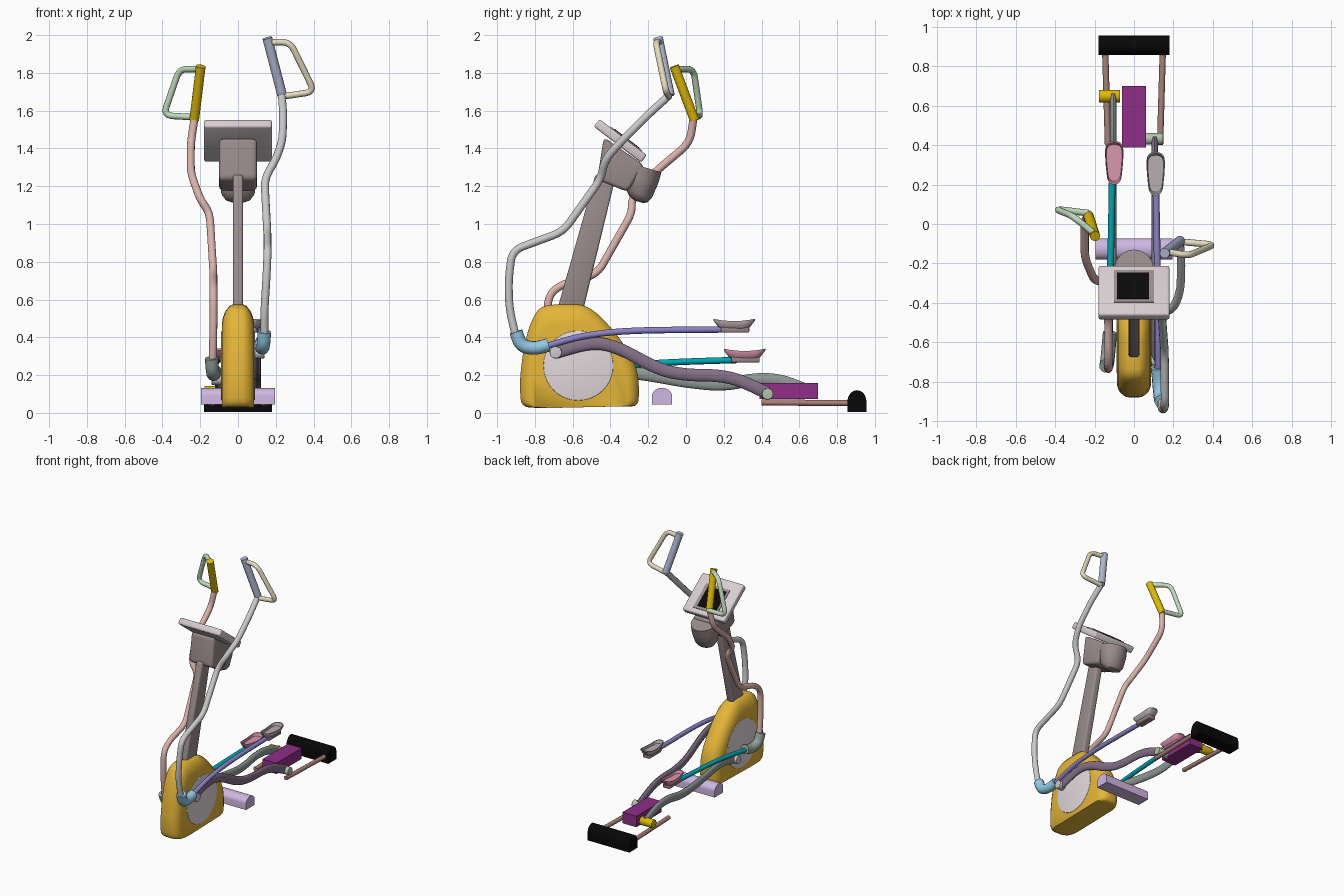
import bpy, bmesh
from math import radians, sin, cos, pi
from mathutils import Vector, Matrix

if "Cube" in bpy.data.objects:
    bpy.data.objects.remove(bpy.data.objects["Cube"])

mats = {}


def finish(ob, color, angle=35):
    if color:
        if color not in mats:
            m = bpy.data.materials.new("paint_%d" % len(mats))
            m.diffuse_color = [(c / 255) ** 2.2 for c in color] + [1]
            m.use_nodes = True
            m.node_tree.nodes["Principled BSDF"].inputs["Base Color"].default_value = m.diffuse_color
            mats[color] = m
        ob.data.materials.append(mats[color])
    bpy.ops.object.select_all(action='DESELECT')
    ob.select_set(True)
    bpy.context.view_layer.objects.active = ob
    bpy.ops.object.shade_smooth_by_angle(angle=radians(angle))
    return ob


def rounded(pts, r, closed=False, n=6):
    """Polyline with its corners replaced by short quadratic arcs."""
    p = [Vector(q) for q in pts]
    out = [] if closed else [p[0]]
    for i in (range(len(p)) if closed else range(1, len(p) - 1)):
        a, b, c = p[i - 1], p[i], p[(i + 1) % len(p)]
        s = b + (a - b) * min(.49, r / (a - b).length)
        e = b + (c - b) * min(.49, r / (c - b).length)
        out += [s * (1 - t) ** 2 + b * 2 * t * (1 - t) + e * t * t for t in [k / n for k in range(n + 1)]]
    return out if closed else out + [p[-1]]


def tube(name, pts, r, color, bend=.06, xs=1.0, x=0.0, closed=False):
    """Round bar along a path; xs flattens it sideways."""
    cu = bpy.data.curves.new(name, 'CURVE')
    cu.dimensions = '3D'
    cu.bevel_depth, cu.bevel_resolution, cu.use_fill_caps = r, 4, True
    path = rounded(pts, bend, closed)
    sp = cu.splines.new('POLY')
    sp.points.add(len(path) - 1)
    for q, v in zip(sp.points, path):
        q.co = (*v, 1)
    ob = bpy.data.objects.new(name, cu)
    bpy.context.collection.objects.link(ob)
    bpy.ops.object.select_all(action='DESELECT')
    ob.select_set(True)
    bpy.context.view_layer.objects.active = ob
    bpy.ops.object.convert(target='MESH')
    ob = bpy.context.view_layer.objects.active
    ob.data.transform(Matrix.Translation((x, 0, 0)) @ Matrix.Diagonal((xs, 1, 1, 1)))
    return finish(ob, color, 50)


def loft(name, rings, color, bevel=0, mat=None, angle=35):
    """Skin equal-length rings and cap both ends."""
    bm = bmesh.new()
    vs = [[bm.verts.new(v) for v in ring] for ring in rings]
    for a, b in zip(vs, vs[1:]):
        for i in range(len(a)):
            j = (i + 1) % len(a)
            bm.faces.new((a[i], a[j], b[j], b[i]))
    bm.faces.new(vs[0][::-1])
    bm.faces.new(vs[-1])
    bmesh.ops.recalc_face_normals(bm, faces=bm.faces)
    if bevel:
        edges = [e for e in bm.edges if e.calc_face_angle(0) > .6]
        bmesh.ops.bevel(bm, geom=edges, offset=bevel, segments=3, profile=.5, affect='EDGES')
    me = bpy.data.meshes.new(name)
    bm.to_mesh(me)
    bm.free()
    if mat:
        me.transform(mat)
    ob = bpy.data.objects.new(name, me)
    bpy.context.collection.objects.link(ob)
    return finish(ob, color, angle)


def extrude(name, profile, x0, x1, color, bevel=0, mat=None):
    """Side profile (y, z) pulled across x."""
    return loft(name, [[(x, *q[-2:]) for q in profile] for x in (x0, x1)], color, bevel, mat)


def box(name, sx, sy, sz, color, bevel=0, mat=None):
    return extrude(name, [(-sy / 2, -sz / 2), (sy / 2, -sz / 2), (sy / 2, sz / 2), (-sy / 2, sz / 2)],
                   -sx / 2, sx / 2, color, bevel, mat)


def disc(name, y, z, r, x0, x1, color, bevel=.004, n=40):
    prof = [(y + r * cos(2 * pi * i / n), z + r * sin(2 * pi * i / n)) for i in range(n)]
    return extrude(name, prof, x0, x1, color, bevel)


TAUPE, GOLD, PALE = (152, 138, 138), (228, 180, 58), (226, 216, 218)
ROSE, WHITE, LAV = (218, 178, 170), (226, 228, 228), (206, 182, 226)

# flywheel housing: full outline at the spine, shrinking toward the sides
outline = [(0, -.875, .03), (0, -.88, .18), (0, -.86, .34), (0, -.83, .46), (0, -.78, .56), (0, -.70, .575),
           (0, -.54, .575), (0, -.46, .52), (0, -.37, .42), (0, -.28, .29), (0, -.25, .19), (0, -.25, .035),
           (0, -.32, .035), (0, -.75, .025)]
shape = rounded(outline, .05, True, 4)
layers = [(.086, .80), (.08, .87), (.068, .93), (.045, .985), (.025, 1)]
layers += [(-x, s) for x, s in reversed(layers)]
loft("housing", [[(x, -.565 + (p.y + .565) * s, .03 + (p.z - .03) * s) for p in shape] for x, s in layers], GOLD)
for side, s in (("right", 1), ("left", -1)):
    disc(side + "_flywheel_cover", -.57, .25, .185, s * .07, s * .089, PALE)

# mast
extrude("mast", [(-.695, .5), (-.555, .5), (-.37, 1.26), (-.48, 1.26)], -.027, .027, TAUPE, .012)

# console head, cup and tilted display
head = rounded([(0, -.47, 1.235), (0, -.435, 1.46), (0, -.22, 1.31), (0, -.31, 1.17)], .03, True)
extrude("console_head", head, -.1, .1, TAUPE, .02)
cup = [(-.235, 1.305, .08, .085), (-.235, 1.305, .1, .105), (-.24, 1.24, .1, .092), (-.248, 1.16, .088, .068),
       (-.25, 1.13, .066, .048), (-.25, 1.118, .035, .025)]
loft("console_cup", [[(rx * cos(a), y + ry * sin(a), z - .3 * ry * sin(a))
                      for a in [2 * pi * i / 32 for i in range(32)]] for y, z, rx, ry in cup], TAUPE)
tilt = Matrix.Translation((0, -.348, 1.44)) @ Matrix.Rotation(radians(-37.3), 4, 'X')
box("display_panel", .36, .315, .05, (214, 204, 208), .012, tilt)
box("display_frame", .205, .205, .008, TAUPE, 0, tilt @ Matrix.Translation((0, .02, .026)))
box("display_screen", .16, .165, .008, (18, 18, 18), 0, tilt @ Matrix.Translation((-.005, .02, .029)))

# swinging handlebars
tube("left_handlebar", [(-.135, -.71, .26), (-.13, -.735, .45), (-.13, -.73, .62), (-.13, -.66, .68),
                        (-.13, -.47, .735), (-.15, -.285, 1.06), (-.2, -.29, 1.13), (-.25, -.17, 1.27),
                        (-.25, .02, 1.43), (-.23, .04, 1.56)], .021, ROSE)
tube("left_grip", [(-.232, .045, 1.55), (-.197, -.062, 1.835)], .026, (222, 184, 12))
tube("left_grip_loop", [(-.2, -.05, 1.82), (-.31, .04, 1.82), (-.395, .075, 1.575), (-.23, .055, 1.565)],
     .017, (190, 218, 186), .05)
tube("right_handlebar", [(.14, -.9, .4), (.14, -.935, .55), (.15, -.94, .7), (.157, -.92, .86), (.155, -.65, .96),
                         (.14, -.45, 1.24), (.2, -.43, 1.34), (.235, -.34, 1.44), (.24, -.2, 1.58),
                         (.232, -.09, 1.68)], .021, WHITE)
tube("right_grip", [(.234, -.085, 1.68), (.155, -.148, 1.985)], .026, (178, 184, 212))
tube("right_grip_loop", [(.16, -.14, 1.96), (.275, -.16, 1.965), (.405, -.105, 1.70), (.235, -.09, 1.675)],
     .017, (226, 218, 188), .05)

# curved links between handlebars and pedal arms
for side, s, dy, dz, col in (("right", 1, 0, 0, (146, 200, 228)), ("left", -1, .18, -.14, (150, 164, 156))):
    tube(side + "_link", [(s * x, y + dy, z + dz) for x, y, z in
                          [(.14, -.9, .43), (.135, -.875, .355), (.128, -.8, .34), (.122, -.73, .36)]], .036, col)

# pedal arms
tube("right_pedal_arm", [(.122, -.75, .35), (.123, -.55, .41), (.12, -.3, .437), (.11, .25, .442)],
     .017, (138, 130, 196), .2)
tube("left_pedal_arm", [(-.124, -.57, .21), (-.122, -.3, .255), (-.115, -.05, .27), (-.11, .27, .28)],
     .017, (0, 166, 178), .2)

# dished pedals on their brackets
dish = [(.55, -.018), (.75, -.01), (1, .015), (1, .024), (.93, .024), (.85, .004)]
for side, x, y, z, col in (("right", .11, .255, .462, (184, 172, 176)), ("left", -.10, .31, .304, (216, 150, 172))):
    plan = rounded([(-.033, -.11, 0), (.033, -.11, 0), (.047, .02, 0), (.045, .11, 0),
                    (-.045, .11, 0), (-.047, .02, 0)], .045, True)
    loft(side + "_pedal", [[(x + p.x * s, y + p.y * s, z + h + (.012 * (p.y * s / .11) ** 2 if h > 0 else 0))
                            for p in plan] for s, h in dish], col)
    box(side + "_pedal_bracket", .06, .15, .03, (150, 130, 132), .008, Matrix.Translation((x, y + .005, z - .022)))

# wavy crank arms with pins and rollers
wave = [(-.69, .32), (-.5, .375), (-.36, .35), (-.15, .23), (.0, .2), (.15, .20), (.27, .18), (.43, .105)]
tube("right_crank_arm", [(0, *p) for p in wave], .033, (130, 112, 134), .2, .5, .105)
left_wave = [(-.45, .18), (-.3, .215), (-.16, .195), (0, .165), (.2, .145), (.36, .18), (.5, .175), (.65, .115)]
tube("left_crank_arm", [(0, *p) for p in left_wave], .033, (142, 152, 148), .2, .5, -.105)
disc("right_crank_pin", -.69, .32, .032, .08, .14, (200, 200, 196))
disc("left_crank_pin", -.45, .18, .032, -.14, -.08, (200, 200, 196))
disc("right_roller", .432, .1, .03, .055, .148, (178, 194, 172))
disc("left_roller", .648, .11, .032, -.178, -.07, (222, 184, 12))

# rear rail block, track tubes and feet
box("rail_block", .12, .31, .085, (142, 50, 134), 0, Matrix.Translation((0, .543, .115)))
for side, s in (("right", 1), ("left", -1)):
    tube(side + "_track", [(s * .132, .40, .055), (s * .146, .88, .052)], .016, (168, 128, 118))
rear = [(.855, .005)] + [(.905 - .05 * cos(pi * i / 16), .06 + .06 * sin(pi * i / 16)) for i in range(17)]
extrude("rear_foot", rear + [(.955, .005)], -.18, .18, (16, 16, 16))
front = [(-.18, .045)] + [(-.127 - .053 * cos(pi * i / 16), .09 + .043 * sin(pi * i / 16)) for i in range(17)]
extrude("front_foot", front + [(-.074, .045)], -.195, .195, LAV, 0)
